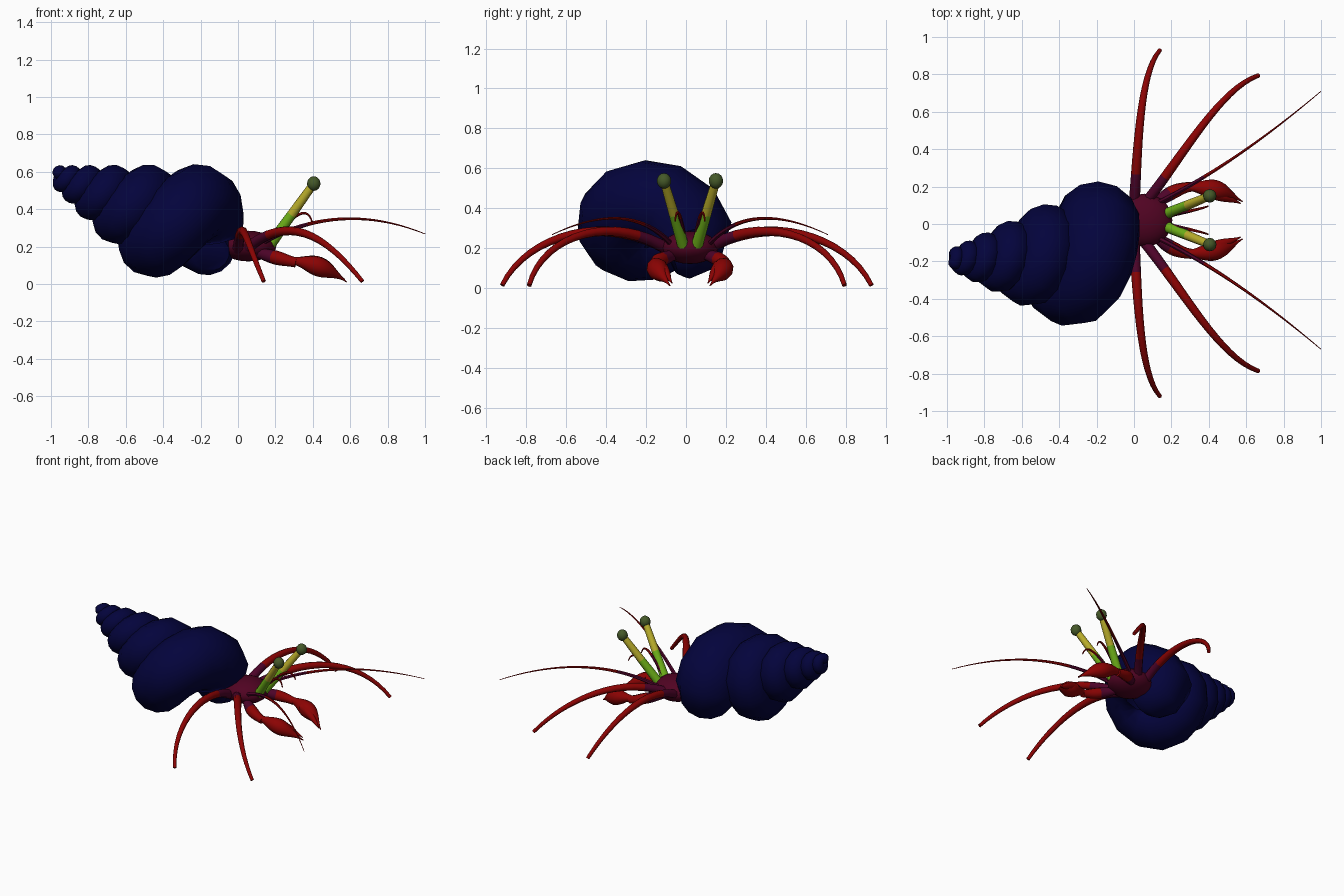
import bpy, bmesh, math
from mathutils import Vector

if "Cube" in bpy.data.objects:
    bpy.data.objects.remove(bpy.data.objects["Cube"])


def material(name, rgb):
    m = bpy.data.materials.new(name)
    m.diffuse_color = (*rgb, 1)
    m.use_nodes = True
    m.node_tree.nodes["Principled BSDF"].inputs["Base Color"].default_value = m.diffuse_color
    return m


NAVY = material("shell navy", (0.001, 0.001, 0.045))
MAROON = material("body maroon", (0.08, 0.001, 0.016))
PURPLE = material("limb base purple", (0.075, 0.001, 0.022))
RED = material("limb red", (0.26, 0.001, 0.001))
GREEN = material("stalk green", (0.16, 0.45, 0.01))
YELLOW = material("stalk yellow", (0.50, 0.43, 0.025))
OLIVE = material("eye olive", (0.06, 0.10, 0.022))


def finish(obj):
    bpy.ops.object.select_all(action='DESELECT')
    obj.select_set(True)
    bpy.context.view_layer.objects.active = obj
    bpy.ops.object.shade_smooth_by_angle(angle=math.radians(50))


def tube(name, centres, radii, sides, mats, split=1):
    """Round tube; faces after fraction 'split' of the path take the second material."""
    bm = bmesh.new()
    rings, n = [], len(centres)
    tangent = (centres[1] - centres[0]).normalized()
    side = tangent.orthogonal().normalized()
    for i, c in enumerate(centres):
        new = (centres[min(i + 1, n - 1)] - centres[max(i - 1, 0)]).normalized()
        side = tangent.rotation_difference(new) @ side
        tangent = new
        side = (side - tangent * side.dot(tangent)).normalized()
        up = tangent.cross(side)
        angles = [2 * math.pi * k / sides for k in range(sides)]
        rings.append([bm.verts.new(c + radii[i] * (side * math.cos(a) + up * math.sin(a)))
                      for a in angles])
    for i in range(n - 1):
        for k in range(sides):
            j = (k + 1) % sides
            f = bm.faces.new((rings[i][k], rings[i][j], rings[i + 1][j], rings[i + 1][k]))
            f.material_index = int((i + 0.5) / (n - 1) > split)
    bm.faces.new(rings[0][::-1])
    bm.faces.new(rings[-1]).material_index = int(split < 1)
    mesh = bpy.data.meshes.new(name)
    bm.to_mesh(mesh)
    bm.free()
    for m in mats:
        mesh.materials.append(m)
    obj = bpy.data.objects.new(name, mesh)
    bpy.context.collection.objects.link(obj)
    finish(obj)


def ball(name, loc, size, mat, seg=16):
    bpy.ops.mesh.primitive_uv_sphere_add(segments=seg, ring_count=seg // 2 + 2, location=loc)
    obj = bpy.context.object
    obj.name, obj.scale = name, size
    obj.data.materials.append(mat)
    finish(obj)


def bezier(pts, t):
    while len(pts) > 1:
        pts = [a.lerp(b, t) for a, b in zip(pts, pts[1:])]
    return pts[0]


def limb_pair(name, points, r0, r1, mats, split=1, bulge=0, steps=16, sides=8):
    """Mirrored pair of tapering limbs along a Bezier curve."""
    mid = 0.004 if "leg" in name else 0.02
    ts = [i / steps for i in range(steps + 1)]
    radii = [r0 + (r1 - r0) * t + bulge * math.sin(math.pi * t) ** 2 for t in ts]
    for label, sign in (("left", 1), ("right", -1)):
        pts = [Vector((x, mid + sign * y, z)) for x, y, z in points]
        tube(f"{label}_{name}", [bezier(pts, t) for t in ts], radii, sides, mats, split)


# Shell: a tapering spiral tube around a sloping axis
apex = Vector((-1.10, -0.19, 0.634))
tilt = math.atan(0.428)
axis = Vector((math.cos(tilt), 0, -math.sin(tilt)))
rise = Vector((math.sin(tilt), 0, math.cos(tilt)))
across = Vector((0, 1.1, 0))
centres, radii = [], []
for i in range(65):
    turn = -5.6 + i / 12
    s = 0.7 ** -turn
    ang = 2 * math.pi * turn
    centres.append(apex + s * (1.075 * axis - 0.2 * (rise * math.cos(ang) + across * math.sin(ang))))
    radii.append(0.25 * s)
ball("shell_tip", centres[0], (0.036,) * 3, NAVY, 10)
# mouth of the shell curls under the body
centres += [Vector((-0.175, 0.01, 0.205)), Vector((-0.15, -0.04, 0.18)), Vector((-0.145, -0.08, 0.165))]
radii += [0.18, 0.145, 0.10]
tube("spiral_shell", centres, radii, 14, [NAVY])

# Body
ball("crab_body", (0.055, 0.02, 0.203), (0.15, 0.142, 0.082), MAROON, 20)

# Walking legs
limb_pair("back_leg", [(0, 0.08, 0.185), (0.02, 0.40, 0.38), (0.03, 0.80, 0.27), (0.138, 0.925, 0.014)],
          0.030, 0.012, [PURPLE, RED], 0.18)
limb_pair("front_leg", [(0.04, 0.08, 0.185), (0.27, 0.37, 0.38), (0.46, 0.72, 0.27), (0.665, 0.79, 0.014)],
          0.030, 0.012, [PURPLE, RED], 0.18)

# Claws
limb_pair("claw_arm", [(0.10, 0.07, 0.17), (0.20, 0.17, 0.14), (0.31, 0.18, 0.115)],
          0.028, 0.027, [PURPLE, RED], 0.45, bulge=0.01)
limb_pair("claw_hand", [(0.28, 0.175, 0.125), (0.44, 0.185, 0.115), (0.58, 0.10, 0.012)],
          0.02, 0.003, [RED], bulge=0.042, sides=10)
limb_pair("claw_finger", [(0.40, 0.145, 0.11), (0.48, 0.13, 0.09), (0.57, 0.09, 0.025)],
          0.032, 0.003, [RED], bulge=0.008)

# Feelers
limb_pair("long_antenna", [(0.12, 0.09, 0.215), (0.54, 0.30, 0.454), (1.0, 0.69, 0.268)],
          0.014, 0.002, [PURPLE, RED], 0.3, steps=20, sides=6)
limb_pair("short_antenna", [(0.18, 0.025, 0.23), (0.36, 0.06, 0.46), (0.395, 0.075, 0.335)],
          0.012, 0.004, [MAROON, RED], 0.4, sides=6)

# Eyes on stalks
limb_pair("eye_stalk", [(0.175, 0.035, 0.215), (0.40, 0.128, 0.53)],
          0.030, 0.022, [GREEN, YELLOW], 0.48, sides=10)
for label, sign in (("left", 1), ("right", -1)):
    ball(f"{label}_eye", (0.405, 0.02 + sign * 0.13, 0.537), (0.036, 0.036, 0.039), OLIVE, 12)
